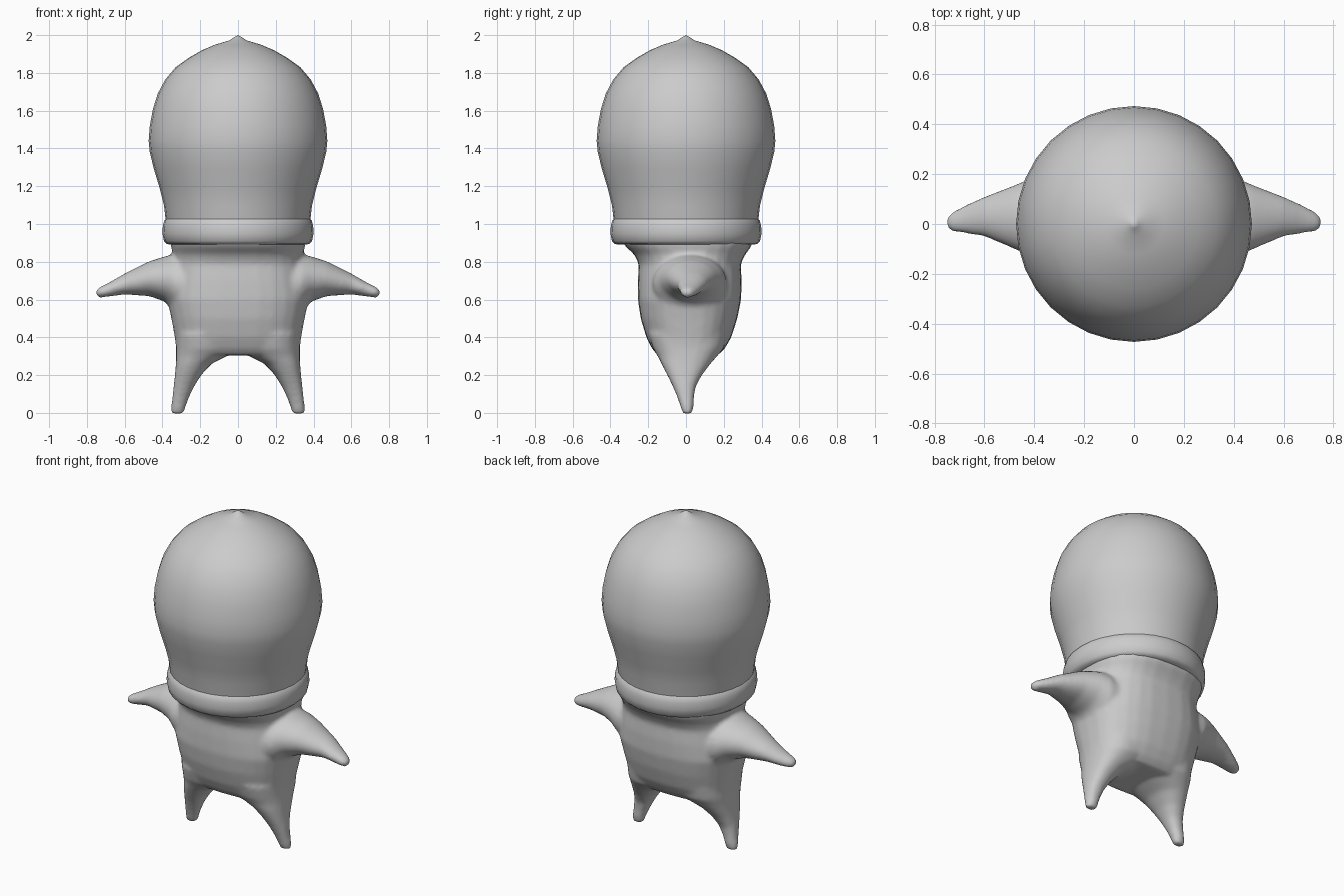
import bpy, bmesh, math

if "Cube" in bpy.data.objects:
    bpy.data.objects.remove(bpy.data.objects["Cube"])


def ring_point(t, power):
    c, s = math.cos(t), math.sin(t)
    return (math.copysign(abs(c) ** power, c), math.copysign(abs(s) ** power, s))


def loft(bm, sections, place, power=0.85, n=28):
    """Closed tube through sections (pos, a0, a1, b0, b1)."""
    rings = []
    for pos, a0, a1, b0, b1 in sections:
        ring = []
        for i in range(n):
            a, b = ring_point(2 * math.pi * i / n, power)
            ring.append(bm.verts.new(place(pos, (a0 + a1) / 2 + a * (a1 - a0) / 2,
                                           (b0 + b1) / 2 + b * (b1 - b0) / 2)))
        rings.append(ring)
    faces = [bm.faces.new(rings[0]), bm.faces.new(rings[-1])]
    for p, q in zip(rings, rings[1:]):
        for i in range(n):
            j = (i + 1) % n
            faces.append(bm.faces.new((p[i], p[j], q[j], q[i])))
    bmesh.ops.recalc_face_normals(bm, faces=faces)


def finish(name, bm):
    mesh = bpy.data.meshes.new(name)
    bm.to_mesh(mesh)
    bm.free()
    ob = bpy.data.objects.new(name, mesh)
    bpy.context.collection.objects.link(ob)
    for o in bpy.context.selected_objects:
        o.select_set(False)
    ob.select_set(True)
    bpy.context.view_layer.objects.active = ob
    return ob


def lathe(name, profile, n=32, closed=False):
    bm = bmesh.new()
    verts = [bm.verts.new((r, 0, z)) for r, z in profile]
    edges = [bm.edges.new(p) for p in zip(verts, verts[1:])]
    if closed:
        edges.append(bm.edges.new((verts[-1], verts[0])))
    bmesh.ops.spin(bm, geom=verts + edges, cent=(0, 0, 0), axis=(0, 0, 1),
                   angle=2 * math.pi, steps=n, use_duplicate=False)
    bmesh.ops.remove_doubles(bm, verts=bm.verts, dist=0.0005)
    bmesh.ops.recalc_face_normals(bm, faces=bm.faces)
    ob = finish(name, bm)
    bpy.ops.object.shade_smooth_by_angle(angle=math.radians(50))
    return ob


# Domed head with a small tip
lathe("head_dome", [(0, 2.0), (0.018, 1.99), (0.045, 1.972), (0.12, 1.95), (0.19, 1.92),
                    (0.26, 1.88), (0.33, 1.83), (0.385, 1.765), (0.425, 1.69),
                    (0.45, 1.61), (0.467, 1.52), (0.473, 1.44), (0.467, 1.38),
                    (0.445, 1.29), (0.415, 1.19), (0.392, 1.10), (0.383, 1.02),
                    (0.36, 0.92), (0, 0.92)])

# Rolled rim below the dome
lathe("head_rim", [(0.375, 1.035), (0.39, 1.02), (0.398, 0.99), (0.4, 0.95), (0.392, 0.91),
                   (0.375, 0.893), (0.34, 0.892), (0.33, 0.95)], closed=True)

# Body: torso, arms and legs fused into one soft skin
bm = bmesh.new()
torso = [(0.93, 0.36, -0.35, 0.36), (0.88, 0.355, -0.32, 0.345), (0.84, 0.343, -0.275, 0.315),
         (0.79, 0.345, -0.25, 0.29), (0.7, 0.36, -0.255, 0.295), (0.6, 0.375, -0.255, 0.292),
         (0.5, 0.353, -0.24, 0.272), (0.4, 0.335, -0.21, 0.24), (0.34, 0.328, -0.18, 0.205),
         (0.305, 0.32, -0.15, 0.17)]
loft(bm, [(z, -w, w, y0, y1) for z, w, y0, y1 in torso], lambda p, a, b: (a, b, p), 0.8)

leg = [(0.42, -0.02, 0.33, -0.2, 0.22), (0.34, 0.0, 0.328, -0.175, 0.2),
       (0.3, 0.06, 0.328, -0.15, 0.165), (0.26, 0.14, 0.329, -0.13, 0.13),
       (0.2, 0.195, 0.334, -0.1, 0.085), (0.14, 0.232, 0.341, -0.07, 0.052),
       (0.08, 0.26, 0.348, -0.045, 0.042), (0.03, 0.278, 0.354, -0.028, 0.04),
       (-0.004, 0.288, 0.352, -0.018, 0.034)]
arm = [(0.25, -0.19, 0.22, 0.5, 0.84), (0.34, -0.17, 0.215, 0.54, 0.84),
       (0.39, -0.14, 0.195, 0.59, 0.828), (0.47, -0.105, 0.16, 0.618, 0.803),
       (0.6, -0.05, 0.11, 0.627, 0.738), (0.68, -0.038, 0.075, 0.616, 0.692),
       (0.735, -0.03, 0.045, 0.608, 0.665), (0.753, -0.014, 0.026, 0.622, 0.652)]
for side in (-1, 1):
    loft(bm, leg, lambda p, a, b: (side * a, b, p))
    loft(bm, arm, lambda p, a, b: (side * p, a, b), 1.0)

body = finish("body", bm)
remesh = body.modifiers.new("fuse", 'REMESH')
remesh.mode = 'VOXEL'
remesh.voxel_size = 0.013
remesh.use_smooth_shade = True
soften = body.modifiers.new("soften", 'SMOOTH')
soften.factor = 0.5
soften.iterations = 8
